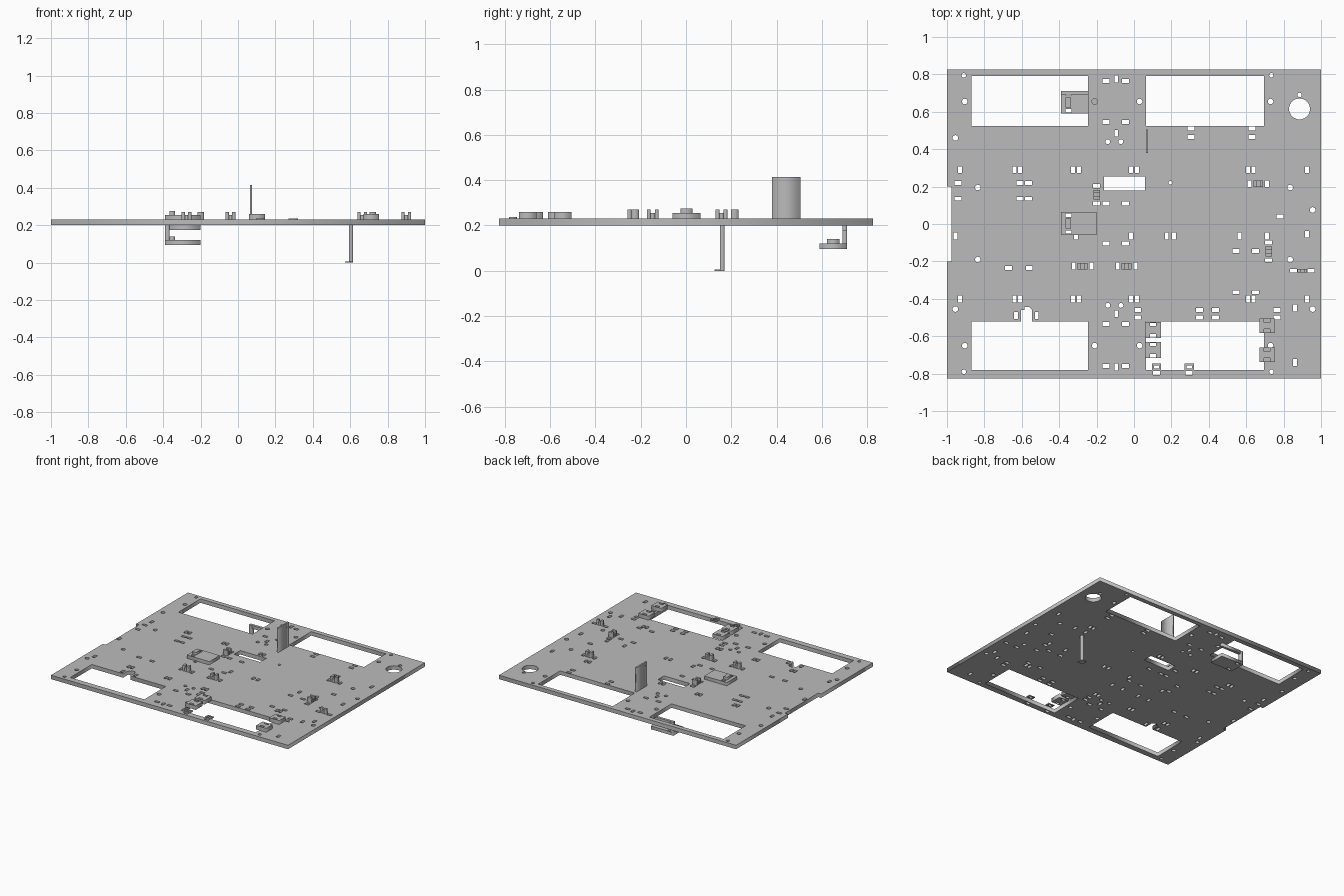
import bpy
from math import sin, cos, tau

cube = bpy.data.objects.get("Cube")
if cube:
    bpy.data.objects.remove(cube, do_unlink=True)

grey = bpy.data.materials.new("plain grey")
grey.use_nodes = True
colour = (0.5, 0.5, 0.5, 1)
grey.diffuse_color = colour
grey.node_tree.nodes["Principled BSDF"].inputs["Base Color"].default_value = colour


def rect(left, right, bottom, top):
    return [(left, bottom), (right, bottom), (right, top), (left, top)]


def slot(x, y, width, depth):
    return rect(x - width / 2, x + width / 2, y - depth / 2, y + depth / 2)


def disc(x, y, radius, sides=16):
    return [(x + radius * cos(tau * i / sides), y + radius * sin(tau * i / sides))
            for i in range(sides)]


def sheet(name, loops, low, high):
    """Flat sheet: the first loop is the outline, the others are holes."""
    curve = bpy.data.curves.new(name, "CURVE")
    curve.dimensions = "2D"
    curve.fill_mode = "BOTH"
    curve.extrude = (high - low) / 2
    for loop in loops:
        spline = curve.splines.new("POLY")
        spline.points.add(len(loop) - 1)
        for point, (x, y) in zip(spline.points, loop):
            point.co = (x, y, 0, 1)
        spline.use_cyclic_u = True
    temp = bpy.data.objects.new(name + " outline", curve)
    bpy.context.collection.objects.link(temp)
    graph = bpy.context.evaluated_depsgraph_get()
    mesh = bpy.data.meshes.new_from_object(temp.evaluated_get(graph))
    bpy.data.objects.remove(temp, do_unlink=True)
    mesh.materials.clear()
    mesh.materials.append(grey)
    part = bpy.data.objects.new(name, mesh)
    part.location.z = (low + high) / 2
    bpy.context.collection.objects.link(part)
    return part


def box(name, left, right, bottom, top, low, high):
    return sheet(name, [rect(left, right, bottom, top)], low, high)


base, deck = 0.2, 0.23
long, short = 0.037, 0.021
holes = []


def upright(xs, ys):
    holes.extend(slot(x, y, short, long) for x in xs for y in ys)


def level(xs, ys):
    holes.extend(slot(x, y, long, short) for x in xs for y in ys)


def bores(xs, ys, radius=0.015):
    holes.extend(disc(x, y, radius) for x in xs for y in ys)


# Large windows, centre opening and cable hole
for left, right in ((-.87, -.245), (.065, .695)):
    holes.append(rect(left, right, .525, .79))
holes.append(rect(.065, .695, -.78, -.52))
holes.append([(-.87, -.78), (-.245, -.78), (-.245, -.52), (-.545, -.52),
              (-.545, -.46), (-.56, -.445), (-.585, -.445), (-.585, -.46),
              (-.605, -.46), (-.605, -.52), (-.87, -.52)])
holes.append(rect(-.16, .06, .18, .255))
holes.append(disc(.885, .615, .056, 32))

# Round screw holes
bores((-.905, .03, .73), (-.65, .655))
bores((-.21,), (-.65, .655))
bores((-.91, .735), (-.79, .795), .012)
bores((-.835, .835), (-.19, .195))
bores((-.14, -.07), (-.435, .44), .013)
bores((-.955,), (-.455, .46))
bores((.955,), (-.455, .075))
bores((.885,), (.69,), .012)
bores((.195,), (.22,), .01)

# Upright slots in rows
upright((-.93, -.64, -.61, -.325, -.295, -.015, .015, .61, .64, .925), (-.4, .29))
upright((-.955, -.31, -.015, .175, .215, .565, .71), (-.065,))
upright((.925,), (-.055,))
upright((-.095,), (-.765, -.48, .485, .775))
upright((-.63, -.52), (-.49,))
upright((.86,), (-.74, -.45))

# Level slots in rows
level((-.15, -.045), (-.76, -.535, -.105, .11, .545, .765))
level((-.94, -.61, -.565), (.135, .22))
level((.305, .63), (.465, .51))
level((.02, .35, .435, .765), (-.5, -.46))
level((.545, .65), (-.365, -.145))
level((-.67, -.56), (-.235,))
level((.12, .295), (-.796,))
level((.78,), (.04,))
level((-.35,), (-.043, .048))

# Clips, each with a slot at both ends
clips = [(-.275, -.225, True), (-.04, -.225, True), (.665, .215, True),
         (.9, -.25, True), (-.2, .157, False), (.72, -.147, False)]
for x, y, along in clips:
    for side in (-.047, .047):
        if not along:
            level((x,), (y + side,))
        elif x > .8:
            level((x + side,), (y,))
        else:
            upright((x + side,), (y,))

# Base plate with a shallow recess in its right-hand edge
edge, recess = .825, .2
outline = [(-1, -edge), (1, -edge), (1, edge), (-1, edge), (-1, recess),
           (-.975, recess), (-.975, -recess), (-1, -recess)]
sheet("base_plate", [outline] + holes, base, deck)

# U-shaped clips: two cheeks and a lower bridge
for x, y, along in clips:
    depth = .009 if x > .8 else .017
    for part, start, end, top in (("cheek", -.026, -.009, .27),
                                  ("bridge", -.009, .009, .255),
                                  ("cheek", .009, .026, .27)):
        if along:
            box("clip_" + part, x + start, x + end, y - depth, y + depth, deck, top)
        else:
            box("clip_" + part, x - depth, x + depth, y + start, y + end, deck, top)


# Sensor trays: one on the deck, one hung under the back window
def tray(name, bottom, top, low):
    middle = (bottom + top) / 2
    ends = [slot(-.35, middle + s, .03, .018) for s in (-.045, .045)]
    sheet(name, [rect(-.39, -.2, bottom, top)] + ends, low, low + .025)
    box(name + "_block", -.367, -.337, middle - .027, middle + .027,
        low + .025, low + .045)


tray("deck_tray", -.06, .065, deck)
tray("hung_tray", .59, .71, .095)
box("hanger_post", -.39, -.365, .692, .712, .12, base)
box("hanger_arm", -.365, -.2, .692, .712, .175, base)

# Slotted blocks beside the front window
for left, bottom, top in ((.06, -.61, -.525), (.06, -.717, -.632),
                          (.67, -.582, -.505), (.67, -.737, -.66)):
    x = left + .042
    ends = [slot(x, y, .032, .018) for y in (bottom + .012, top - .012)]
    sheet("slotted_block", [rect(left, left + .085, bottom, top)] + ends, deck, .26)

# Thin window tabs
for x in (.12, .295):
    sheet("window_tab", [slot(x, -.764, .05, .034), slot(x, -.764, .028, .016)],
          deck, deck + .007)

# Upright fin, and the post with its foot below
box("upright_fin", .063, .075, .38, .505, deck, .415)
box("lower_post", .593, .615, .15, .17, 0, base)
box("post_foot", .573, .615, .125, .17, 0, .005)
